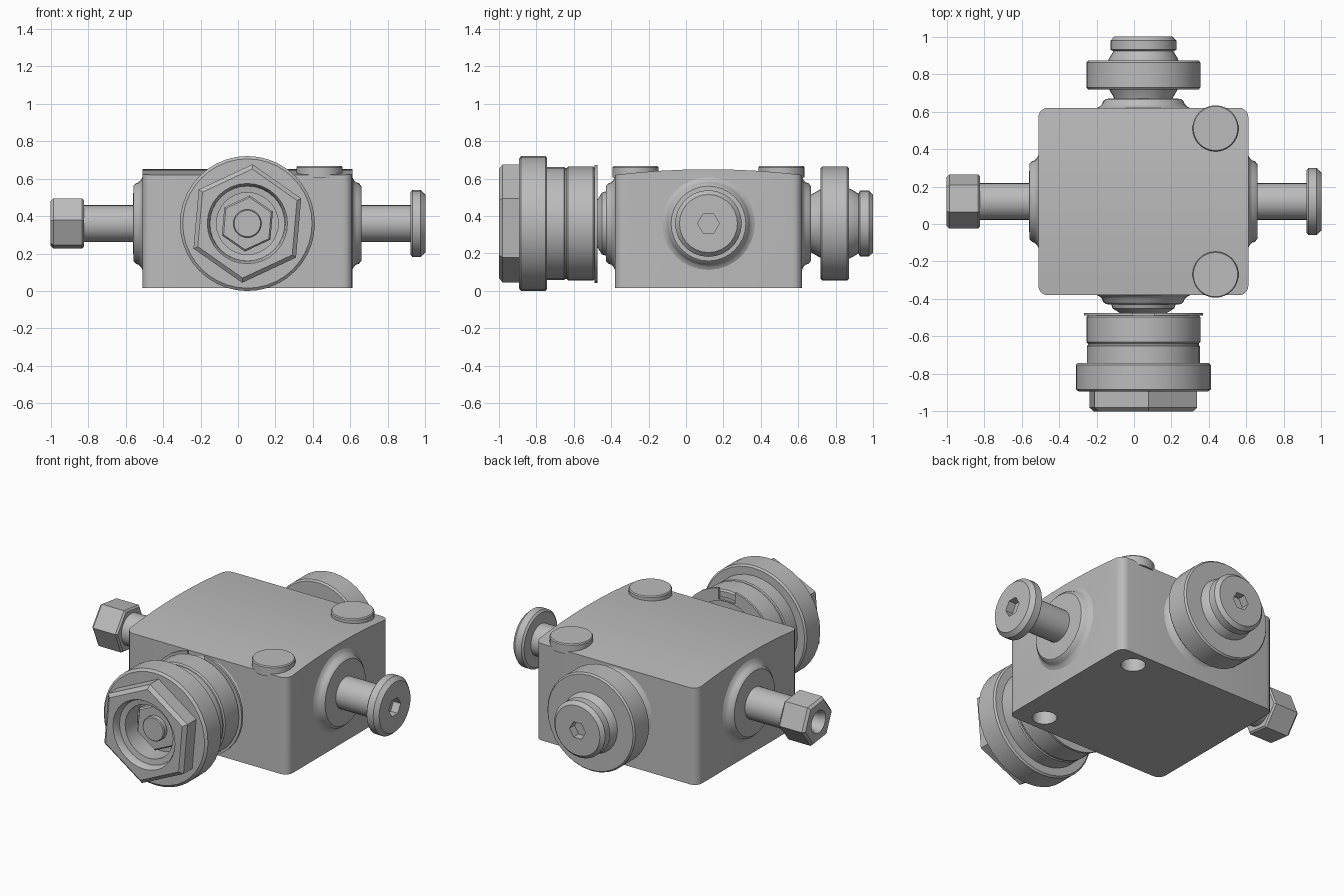
import bpy, bmesh
from math import sin, cos, pi, radians
from mathutils import Vector

cube = bpy.data.objects.get("Cube")
if cube:
    bpy.data.objects.remove(cube)

steel = bpy.data.materials.new("satin steel grey")
steel.use_nodes = True
GREY = (0.5, 0.5, 0.5, 1)
steel.diffuse_color = GREY
steel.node_tree.nodes["Principled BSDF"].inputs["Base Color"].default_value = GREY

AXIS_Z = 0.36
SIDE = Vector((0, 0.12, AXIS_Z))    # axis of the left and right ports
MAIN = Vector((0.05, 0, AXIS_Z))    # axis of the front and back ports
X, Y, Z = Vector((1, 0, 0)), Vector((0, 1, 0)), Vector((0, 0, 1))


def finish(name, bm):
    bmesh.ops.recalc_face_normals(bm, faces=bm.faces)
    mesh = bpy.data.meshes.new(name)
    bm.to_mesh(mesh)
    bm.free()
    mesh.materials.append(steel)
    obj = bpy.data.objects.new(name, mesh)
    bpy.context.collection.objects.link(obj)
    return obj


def activate(obj):
    bpy.ops.object.select_all(action='DESELECT')
    obj.select_set(True)
    bpy.context.view_layer.objects.active = obj


def smooth(obj, angle=32):
    activate(obj)
    bpy.ops.object.shade_smooth_by_angle(angle=radians(angle))


def turned(name, centre, axis, profile, sides=32, turn=0):
    """Closed solid turned from (radius, distance along axis) points."""
    u, v = (X, Y) if axis.z else ((Y, Z) if axis.x else (X, Z))
    bm = bmesh.new()
    rings = []
    for r, h in profile:
        ring = []
        for i in range(sides):
            a = radians(turn) + 2 * pi * i / sides
            ring.append(bm.verts.new(centre + axis * h + (u * cos(a) + v * sin(a)) * r))
        rings.append(ring)
    for low, high in zip(rings, rings[1:]):
        for i in range(sides):
            j = (i + 1) % sides
            bm.faces.new((low[i], low[j], high[j], high[i]))
    bm.faces.new(rings[0])
    bm.faces.new(rings[-1])
    obj = finish(name, bm)
    smooth(obj)
    return obj


def cut(obj, cutter):
    mod = obj.modifiers.new("cut", 'BOOLEAN')
    mod.operation = 'DIFFERENCE'
    mod.solver = 'EXACT'
    mod.object = cutter
    activate(obj)
    bpy.ops.object.modifier_apply(modifier=mod.name)
    bpy.data.objects.remove(cutter)
    smooth(obj)


# Block with a gently crowned top and rounded upright corners
bm = bmesh.new()
outline = [(-0.38, 0.016), (0.62, 0.016)]
for i in range(9):
    t = 1 - i / 4
    outline.append((0.12 + 0.5 * t, 0.65 - 0.03 * t * t))
face = bm.faces.new([bm.verts.new((-0.51, y, z)) for y, z in outline])
grown = bmesh.ops.extrude_face_region(bm, geom=[face])["geom"]
bmesh.ops.translate(bm, vec=(1.12, 0, 0), verts=[g for g in grown if isinstance(g, bmesh.types.BMVert)])
uprights = [e for e in bm.edges
            if abs((e.verts[0].co - e.verts[1].co).z) > 0.5]
bmesh.ops.bevel(bm, geom=uprights, offset=0.05, segments=5, profile=0.5, affect='EDGES')
block = finish("valve_block", bm)
smooth(block, 25)

# Two mounting bolts and their holes through the underside
for name, y in (("back_bolt", 0.51), ("front_bolt", -0.27)):
    place = Vector((0.435, y, 0))
    cut(block, turned("hole_cutter", place, Z, [(0.07, -0.1), (0.07, 0.4)]))
    turned(name, place, Z, [(0.123, 0.605), (0.123, 0.66), (0.118, 0.667)])


# Flared collars around all four ports
def collar(name, centre, axis, wall):
    turned(name, centre, axis, [
        (0.25, wall - 0.02), (0.248, wall), (0.232, wall + 0.008), (0.22, wall + 0.02),
        (0.215, wall + 0.035), (0.2, wall + 0.048), (0.12, wall + 0.05)])


collar("right_collar", SIDE, -X, 0.51)
collar("left_collar", SIDE, X, 0.61)
collar("back_collar", MAIN, Y, 0.62)
collar("front_collar", MAIN, -Y, 0.38)

# Right port: stem with a bored hexagon nut
turned("right_stem", SIDE, -X, [(0.098, 0.5), (0.098, 0.84)])
nut = turned("right_nut", SIDE, -X, [
    (0.135, 0.822), (0.145, 0.832), (0.145, 0.985), (0.13, 1)], 6, -7)
cut(nut, turned("bore_cutter", SIDE, -X, [(0.055, 0.86), (0.055, 0.97), (0.075, 1.01)]))

# Left port: stem with a flat socket head
turned("left_stem", SIDE, X, [(0.098, 0.6), (0.098, 0.93)])
head = turned("left_head", SIDE, X, [
    (0.165, 0.92), (0.178, 0.93), (0.178, 0.975), (0.155, 1)], 28)
cut(head, turned("socket_cutter", SIDE, X, [(0.058, 0.95), (0.058, 1.1)], 6))

# Back port: tapered neck, wide disc and socket cap
turned("back_neck", MAIN, Y, [(0.15, 0.65), (0.155, 0.67), (0.19, 0.73)])
turned("back_disc", MAIN, Y, [
    (0.295, 0.718), (0.304, 0.728), (0.304, 0.862), (0.295, 0.872)])
cap = turned("back_cap", MAIN, Y, [
    (0.188, 0.865), (0.185, 0.88), (0.16, 0.922), (0.176, 0.93),
    (0.176, 0.978), (0.155, 1)])
cut(cap, turned("socket_cutter", MAIN, Y, [(0.055, 0.95), (0.055, 1.1)], 6))

# Front port: neck, split retaining ring, grooved sleeve and flange
turned("front_neck", MAIN, -Y, [(0.175, 0.42), (0.165, 0.45), (0.125, 0.475), (0.125, 0.53)])
ring = turned("retaining_ring", MAIN, -Y, [(0.318, 0.474), (0.318, 0.488)])
cut(ring, turned("ring_bore", MAIN, -Y, [(0.24, 0.4), (0.24, 0.6)]))
cut(ring, turned("gap_cutter", MAIN + Z * 0.3, -Y, [(0.08, 0.4), (0.08, 0.6)], 4, 45))
sleeve = turned("front_sleeve", MAIN, -Y, [
    (0.295, 0.486), (0.304, 0.496), (0.304, 0.63), (0.296, 0.638), (0.296, 0.646),
    (0.302, 0.652), (0.302, 0.75)])
cut(sleeve, turned("sleeve_recess", MAIN, -Y, [(0.26, 0.4), (0.26, 0.52)]))
flange = turned("front_flange", MAIN, -Y, [
    (0.35, 0.742), (0.36, 0.752), (0.36, 0.882), (0.345, 0.894)], 40)
hexagon = turned("front_hexagon", MAIN, -Y, [
    (0.317, 0.89), (0.317, 0.98), (0.292, 1)], 6, 25)
bore = [(0.165, 0.83), (0.165, 0.95), (0.2, 0.955), (0.205, 0.985), (0.22, 1.01)]
for part in (flange, hexagon):
    cut(part, turned("bore_cutter", MAIN, -Y, bore))

# Inner spindle seen inside the front bore
turned("inner_hexagon", MAIN, -Y, [(0.15, 0.8), (0.15, 0.87), (0.14, 0.88)], 6, 25)
turned("inner_spindle", MAIN, -Y, [(0.075, 0.8), (0.075, 0.905), (0.07, 0.91)])
